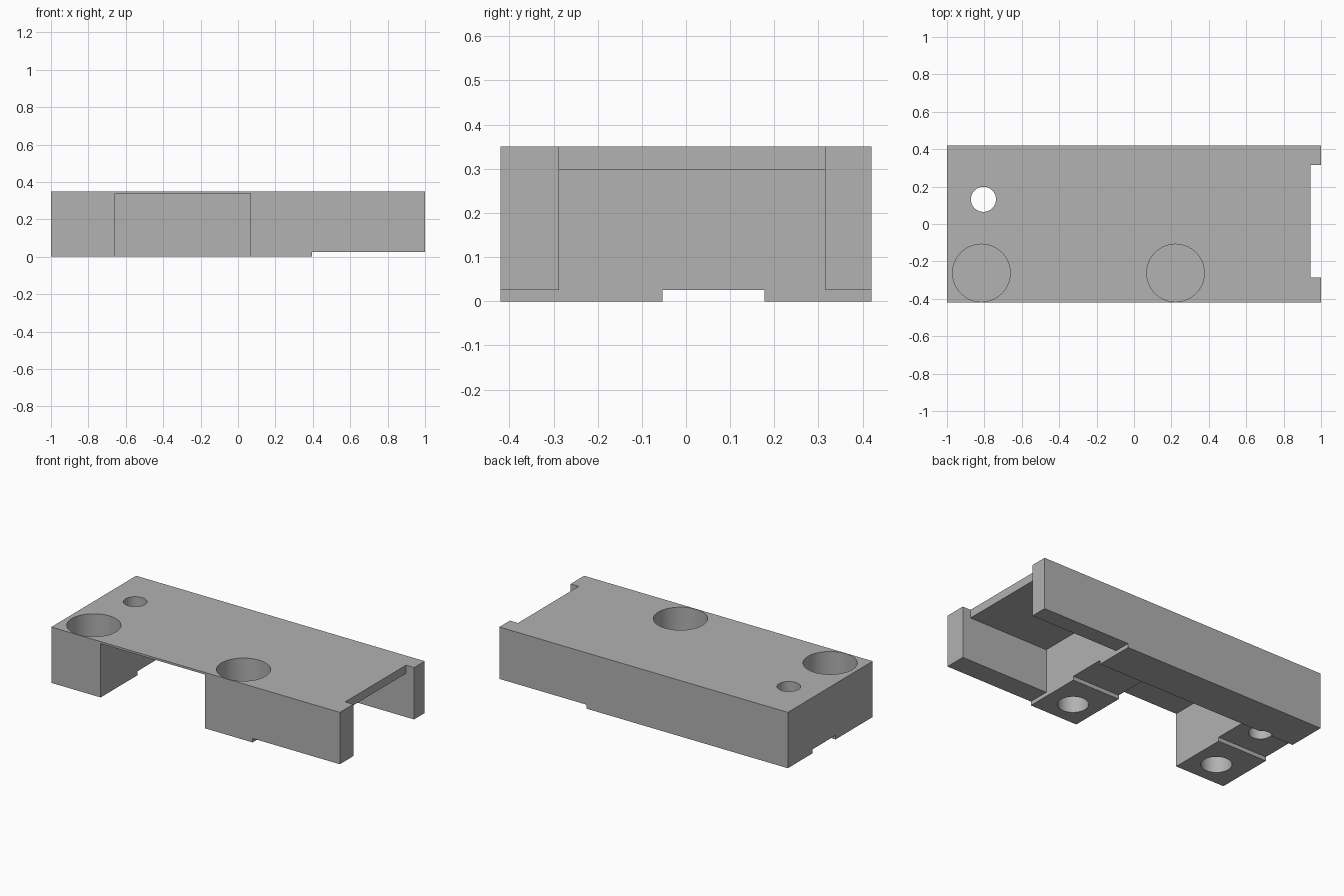
import bpy

if "Cube" in bpy.data.objects:
    bpy.data.objects.remove(bpy.data.objects["Cube"], do_unlink=True)

TOP, SIDE, STEP = 0.35, 0.42, 0.025

grey = bpy.data.materials.new("mid_grey")
grey.use_nodes = True
colour = (0.445, 0.445, 0.445, 1)
grey.diffuse_color = colour
grey.node_tree.nodes["Principled BSDF"].inputs["Base Color"].default_value = colour


def box(name, x, y, z):
    """Box spanning the given (low, high) ranges."""
    bpy.ops.mesh.primitive_cube_add(size=1)
    obj = bpy.context.object
    obj.name = name
    for v in obj.data.vertices:
        v.co = [lo if c < 0 else hi for c, (lo, hi) in zip(v.co, (x, y, z))]
    return obj


def drill(name, x, y, radius, low, high):
    """Upright cylinder between two heights."""
    bpy.ops.mesh.primitive_cylinder_add(
        vertices=64, radius=radius, depth=high - low, location=(x, y, (low + high) / 2))
    bpy.context.object.name = name
    return bpy.context.object


# Solid block
block = box("mounting_block", (-1, 1), (-SIDE, SIDE), (0, TOP))
block.data.materials.append(grey)

# Recesses: front opening, raised underside, lengthwise groove, end pocket, end notch
cutters = [
    box("underside_step", (0.395, 1.2), (-0.6, 0.6), (-0.2, STEP)),
    box("groove", (-1.2, 0.5), (-0.053, 0.178), (-0.2, STEP)),
    box("front_opening", (-0.658, 0.066), (-0.6, 0.178), (-0.2, 0.337)),
    box("end_pocket", (0.395, 1.2), (-0.287, 0.315), (-0.2, 0.298)),
    box("end_notch", (0.944, 1.2), (-0.287, 0.315), (0.2, 0.5)),
    drill("through_hole", -0.805, 0.132, 0.067, -0.1, 0.5),
]

# Wide blind bores from above with narrower blind bores beneath
for x in (-0.816, 0.222):
    cutters.append(drill("upper_bore", x, -0.262, 0.154, 0.13, 0.5))
    cutters.append(drill("lower_bore", x, -0.262, 0.087, -0.1, 0.11))

# Cut each recess out of the block
for cutter in cutters:
    cutter.hide_render = True
    bpy.ops.object.select_all(action="DESELECT")
    block.select_set(True)
    bpy.context.view_layer.objects.active = block
    mod = block.modifiers.new("cut", "BOOLEAN")
    mod.operation = "DIFFERENCE"
    mod.solver = "EXACT"
    mod.object = cutter
    bpy.ops.object.modifier_apply(modifier=mod.name)
    bpy.data.objects.remove(cutter, do_unlink=True)

# Round bore walls, crisp edges
bpy.ops.object.shade_smooth_by_angle(angle=0.5)
